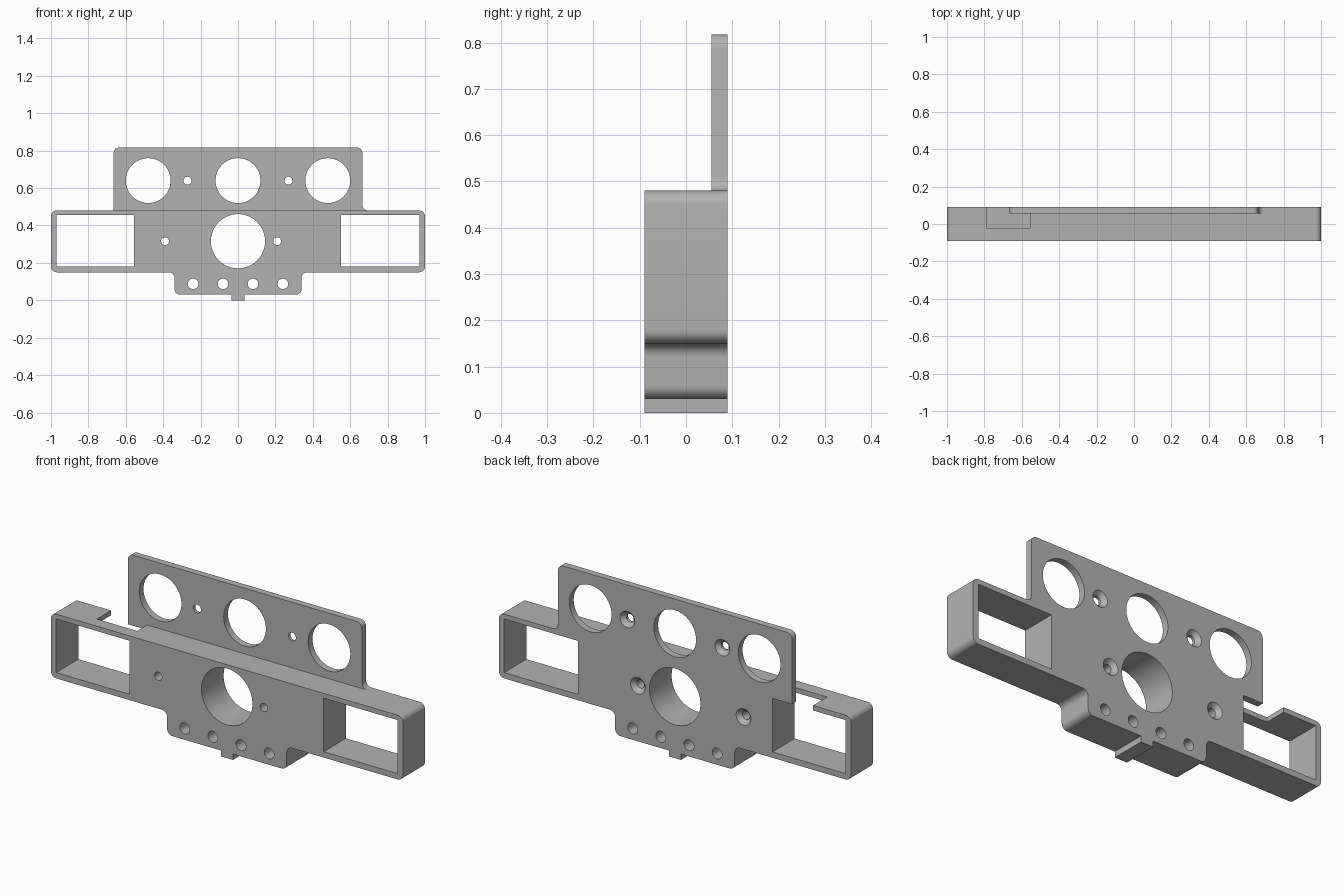
import bpy, bmesh, math
from mathutils import Vector

cube = bpy.data.objects.get("Cube")
if cube:
    bpy.data.objects.remove(cube, do_unlink=True)

BACK, FRONT, PLATE = 0.09, -0.09, 0.055   # depth planes
SHELF = 0.48                              # top of the thick body
R = 0.03                                  # corner radius


def make_object(name, bm):
    bmesh.ops.recalc_face_normals(bm, faces=bm.faces)
    mesh = bpy.data.meshes.new(name)
    bm.to_mesh(mesh)
    bm.free()
    obj = bpy.data.objects.new(name, mesh)
    bpy.context.collection.objects.link(obj)
    return obj


def rounded(points, steps=8):
    """Replace every (x, z, radius) corner by an arc."""
    out = []
    for i, (x, z, r) in enumerate(points):
        p = Vector((x, z))
        if r == 0:
            out.append(p)
            continue
        a = (Vector(points[i - 1][:2]) - p).normalized()
        b = (Vector(points[(i + 1) % len(points)][:2]) - p).normalized()
        for k in range(steps + 1):
            t = k / steps * math.pi / 2
            out.append(p + a * r * (1 - math.sin(t)) + b * r * (1 - math.cos(t)))
    return out


def prism(name, outline, y0, y1):
    bm = bmesh.new()
    face = bm.faces.new([bm.verts.new((p[0], y0, p[1])) for p in outline])
    ext = bmesh.ops.extrude_face_region(bm, geom=[face])
    moved = [v for v in ext["geom"] if isinstance(v, bmesh.types.BMVert)]
    bmesh.ops.translate(bm, verts=moved, vec=(0, y1 - y0, 0))
    return make_object(name, bm)


# Whole silhouette: wings, upper plate, lower lobe and small tab
frame = prism("mounting_frame", rounded([
    (-1, 0.15, R), (-0.34, 0.15, R), (-0.34, 0.03, R), (-0.035, 0.03, 0),
    (-0.035, 0, 0), (0.035, 0, 0), (0.035, 0.03, 0), (0.34, 0.03, R),
    (0.34, 0.15, R), (1, 0.15, R), (1, SHELF, R), (0.665, SHELF, R),
    (0.665, 0.817, R), (-0.665, 0.817, R), (-0.665, SHELF, 0), (-1, SHELF, R),
]), FRONT, BACK)

cutters = []


def cut(tool):
    tool.hide_render = True
    mod = frame.modifiers.new(tool.name, "BOOLEAN")
    mod.operation = "DIFFERENCE"
    mod.solver = "EXACT"
    mod.object = tool
    cutters.append(tool)


def cut_box(x0, x1, y0, y1, z0, z1):
    cut(prism("box_cutter", [(x0, z0), (x1, z0), (x1, z1), (x0, z1)], y0, y1))


def cut_hole(x, z, r, sink=0):
    """Round through hole, optionally countersunk from the back."""
    def ring(radius):
        return [(x + radius * math.cos(a), z + radius * math.sin(a))
                for a in (math.tau * i / 48 for i in range(48))]
    cut(prism("hole_cutter", ring(r), -0.2, 0.2))
    if sink:
        bm = bmesh.new()
        depth = sink - r
        loops = [[bm.verts.new((px, y, pz)) for px, pz in ring(rad)]
                 for rad, y in ((r, BACK - depth), (sink + 0.01, BACK + 0.01))]
        for i in range(48):
            j = (i + 1) % 48
            bm.faces.new((loops[0][i], loops[0][j], loops[1][j], loops[1][i]))
        for loop in loops:
            bm.faces.new(loop)
        cut(make_object("countersink_cutter", bm))


# Step in front of the thin upper plate
cut_box(-1.2, 1.2, -0.3, PLATE, SHELF, 1)
# Notch in the upper wall, passing in front of and beside the plate
cut_box(-0.785, -0.555, -0.025, PLATE, 0.4, 0.6)
cut_box(-0.785, -0.665, -0.025, 0.2, 0.4, 0.6)
# Rectangular windows in the wings
cut_box(-0.97, -0.555, -0.3, 0.3, 0.18, 0.455)
cut_box(0.55, 0.97, -0.3, 0.3, 0.18, 0.455)
# Large round openings
cut_hole(0, 0.316, 0.145)
for x in (-0.48, 0, 0.48):
    cut_hole(x, 0.64, 0.12)
# Countersunk screw holes
for x, z in ((-0.27, 0.64), (0.27, 0.64), (-0.39, 0.316), (0.21, 0.316)):
    cut_hole(x, z, 0.021, sink=0.042)
# Row of holes in the lower lobe
for i in range(4):
    cut_hole(-0.24 + 0.16 * i, 0.088, 0.028)

# Bake the cuts and discard the helpers
graph = bpy.context.evaluated_depsgraph_get()
baked = bpy.data.meshes.new_from_object(frame.evaluated_get(graph))
frame.modifiers.clear()
frame.data = baked
for tool in cutters:
    bpy.data.objects.remove(tool, do_unlink=True)

# Plain grey finish
grey = bpy.data.materials.new("plain grey")
grey.use_nodes = True
colour = (0.45, 0.45, 0.45, 1)
grey.diffuse_color = colour
grey.node_tree.nodes["Principled BSDF"].inputs["Base Color"].default_value = colour
frame.data.materials.clear()
frame.data.materials.append(grey)

bpy.ops.object.select_all(action="DESELECT")
frame.select_set(True)
bpy.context.view_layer.objects.active = frame
bpy.ops.object.shade_smooth_by_angle(angle=math.radians(30))
